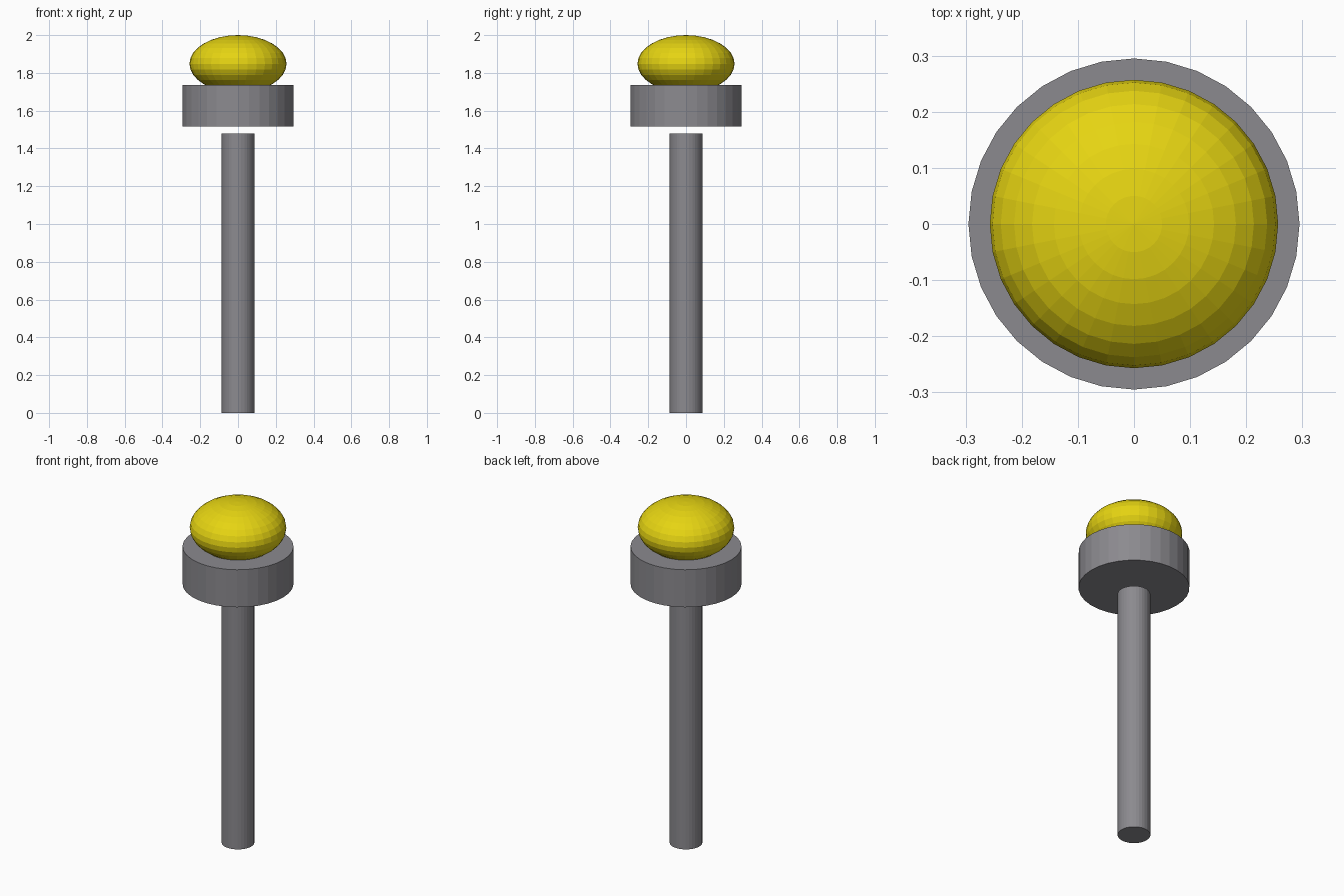
import bpy

cube = bpy.data.objects.get("Cube")
if cube:
    bpy.data.objects.remove(cube, do_unlink=True)


def material(name, color):
    mat = bpy.data.materials.new(name)
    mat.use_nodes = True
    mat.diffuse_color = color
    mat.node_tree.nodes["Principled BSDF"].inputs["Base Color"].default_value = color
    return mat


def finish(name, mat):
    obj = bpy.context.object
    obj.name = obj.data.name = name
    obj.data.materials.append(mat)
    return obj


def cylinder(name, radius, bottom, top, mat):
    bpy.ops.mesh.primitive_cylinder_add(
        vertices=32, radius=radius, depth=top - bottom,
        location=(0, 0, (bottom + top) / 2))
    return finish(name, mat)


grey = material("metal grey", (0.26, 0.255, 0.275, 1))
yellow = material("bright yellow", (0.79, 0.66, 0.006, 1))

# Upright stem, with a small gap below the collar
cylinder("stem", 0.087, 0, 1.478, grey)

# Wide collar
cylinder("collar", 0.295, 1.517, 1.737, grey)

# Faceted, flattened dome sunk slightly into the collar
bpy.ops.mesh.primitive_uv_sphere_add(
    segments=32, ring_count=16, radius=1, location=(0, 0, 1.848))
dome = finish("button_dome", yellow)
dome.scale = (0.257, 0.257, 0.152)
bpy.ops.object.transform_apply(location=False, rotation=False, scale=True)
